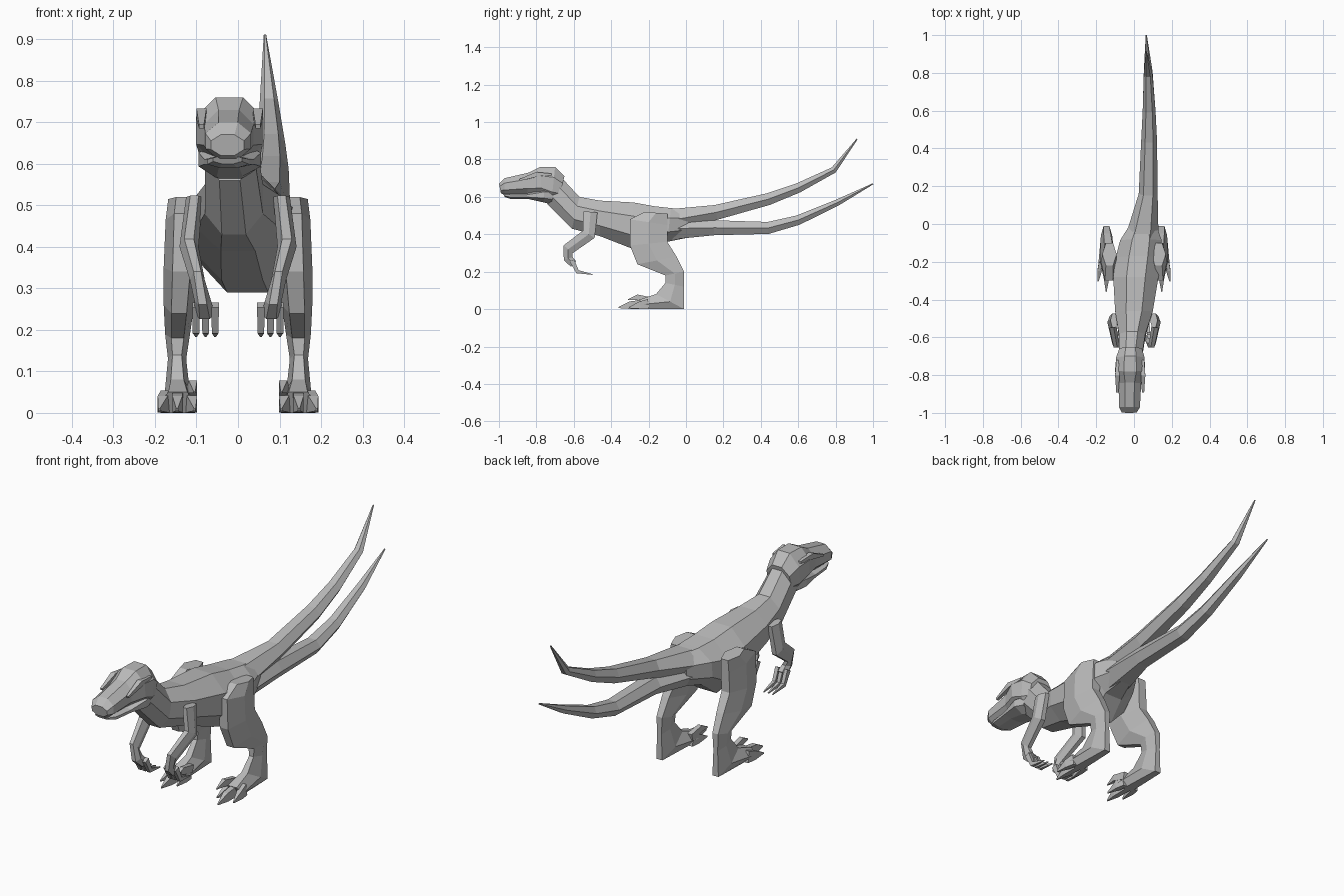
import bpy
import bmesh
import math
from mathutils import Vector

cube = bpy.data.objects.get("Cube")
if cube:
    bpy.data.objects.remove(cube, do_unlink=True)

# One plain grey for the whole animal
grey = bpy.data.materials.new("plain_grey")
grey.use_nodes = True
colour = (.5, .5, .5, 1)
grey.diffuse_color = colour
shader = next(node for node in grey.node_tree.nodes if node.type == "BSDF_PRINCIPLED")
shader.inputs["Base Color"].default_value = colour


def blend(keys, fraction):
    """Read a value from evenly spaced keys, with fraction going from start to end."""
    last = len(keys) - 1
    position = fraction * last
    index = min(int(position), last)
    following = min(index + 1, last)
    return keys[index] + (keys[following] - keys[index]) * (position - index)


def stroke(path, thickness):
    """Turn a side-view path of (y, z) points into a profile with tapering thickness."""
    points = [Vector(point) for point in path]
    last = len(points) - 1
    profile = []
    for index, point in enumerate(points):
        before = points[max(index - 1, 0)]
        after = points[min(index + 1, last)]
        along = (after - before).normalized()
        offset = along.orthogonal() * blend(thickness, index / last)
        profile.append((*(point + offset), *(point - offset)))
    return profile


def loft(name, profile, centre, width, sides=6, mirror=1):
    """Skin a faceted tube through a profile of (upper y, upper z, lower y, lower z),
    with its centre x and half width read from keys along its length."""
    builder = bmesh.new()
    # Ring angles are turned so that a flat edge lies along each profile line
    angles = [math.pi / 2 + math.tau * (step + .5) / sides for step in range(sides)]
    widest = max(math.cos(angle) for angle in angles)
    tallest = max(math.sin(angle) for angle in angles)
    rings = []
    for index, (upper_y, upper_z, lower_y, lower_z) in enumerate(profile):
        fraction = index / (len(profile) - 1)
        upper = Vector((blend(centre, fraction), upper_y, upper_z))
        lower = Vector((blend(centre, fraction), lower_y, lower_z))
        middle = (upper + lower) / 2
        half_height = (upper - lower) / 2
        across = Vector((blend(width, fraction), 0, 0))
        ring = []
        for angle in angles:
            point = (middle + across * (math.cos(angle) / widest)
                     + half_height * (math.sin(angle) / tallest))
            point.x *= mirror
            ring.append(builder.verts.new(point))
        rings.append(ring)
    for ring, following in zip(rings, rings[1:]):
        for side in range(sides):
            after = (side + 1) % sides
            builder.faces.new((ring[side], ring[after], following[after], following[side]))
    builder.faces.new(rings[0])
    builder.faces.new(rings[-1])
    bmesh.ops.recalc_face_normals(builder, faces=builder.faces)
    mesh = bpy.data.meshes.new(name)
    builder.to_mesh(mesh)
    builder.free()
    mesh.materials.append(grey)
    bpy.context.collection.objects.link(bpy.data.objects.new(name, mesh))


# Trunk with neck
trunk_profile = [
    (-.7, .74, -.74, .56),
    (-.57, .6, -.61, .43),
    (-.46, .58, -.46, .39),
    (-.28, .57, -.28, .32),
    (-.17, .55, -.19, .29),
    (-.08, .54, -.1, .36),
    (.02, .53, 0, .38),
]
loft("trunk", trunk_profile, centre=(-.02, .01, .05),
     width=(.06, .07, .1, .12, .12, .11, .06), sides=8)

# Head and lower jaw
head_profile = [
    (-1, .67, -.99, .62),
    (-.97, .7, -.97, .61),
    (-.84, .73, -.85, .61),
    (-.78, .76, -.77, .6),
    (-.7, .76, -.72, .57),
    (-.65, .71, -.68, .58),
]
loft("head", head_profile, centre=(-.025, -.018),
     width=(.04, .055, .06, .08, .075, .06), sides=8)
jaw_profile = [
    (-.98, .62, -.97, .6),
    (-.94, .62, -.94, .59),
    (-.85, .62, -.85, .59),
    (-.76, .65, -.76, .57),
    (-.7, .65, -.72, .56),
]
loft("lower_jaw", jaw_profile, centre=(-.025, -.018),
     width=(.035, .05, .06, .075, .06), sides=8)

# Brow ridges running back over the eyes
brow = stroke([(-.89, .69), (-.8, .72), (-.72, .72)], thickness=(.005, .013, .005))
for label, brow_x in (("right", -.088), ("left", .048)):
    loft(label + "_brow", brow, centre=(brow_x,), width=(.006, .012, .006), sides=4)

# Two tails sharing one root
tail_paths = {
    "upper_tail": [(-.08, .475), (.16, .517), (.44, .588), (.6, .648), (.79, .744), (.915, .91)],
    "lower_tail": [(-.1, .43), (.15, .435), (.44, .434), (.6, .476), (.81, .57), (1, .67)],
}
for tail, path in tail_paths.items():
    loft(tail, stroke(path, thickness=(.06, .04, .032, .026, .017, .003)),
         centre=(.04, .075, .08, .08, .075, .065),
         width=(.09, .05, .042, .034, .023, .003))

# Limb profiles for one side, mirrored for the other
leg_profile = [
    (-.22, .52, -.1, .51),
    (-.3, .48, -.1, .45),
    (-.3, .34, -.1, .36),
    (-.26, .24, -.05, .28),
    (-.11, .18, -.01, .2),
    (-.11, .14, -.01, .12),
    (-.16, .08, -.01, 0),
    (-.25, .05, -.22, 0),
]
arm_profile = stroke([(-.51, .52), (-.52, .4), (-.63, .32), (-.63, .27), (-.6, .24)],
                     thickness=(.037, .037, .032, .025, .02))
finger_profile = stroke([(-.61, .26), (-.58, .2), (-.5, .185)], thickness=(.013, .01, .002))
claw_profile = stroke([(-.19, .045), (-.26, .063), (-.31, .05)], thickness=(.018, .015, .002))
digits = {"inner": -1, "middle": 0, "outer": 1}

for label, mirror in (("left", 1), ("right", -1)):
    loft(label + "_leg", leg_profile, centre=(.13, .135, .145, .147, .145),
         width=(.038, .044, .034, .02, .046), mirror=mirror)
    loft(label + "_arm", arm_profile, centre=(.105, .118, .098, .085, .08),
         width=(.02, .023, .018, .02, .024), mirror=mirror)
    # Raised claw on the inside of the foot
    loft(label + "_sickle_claw", claw_profile, centre=(.112, .105),
         width=(.012, .01, .002), sides=4, mirror=mirror)
    for digit, spread in digits.items():
        # Toes and fingers fan out evenly from the middle one
        tip_y = -.36 + .055 * abs(spread)
        toe_profile = stroke([(-.2, .027), (tip_y + .06, .021), (tip_y, .008)],
                             thickness=(.027, .02, .003))
        loft(f"{label}_{digit}_toe", toe_profile,
             centre=(.145 + .028 * spread, .147 + .043 * spread),
             width=(.013, .012, .002), sides=4, mirror=mirror)
        loft(f"{label}_{digit}_finger", finger_profile,
             centre=(.078 + .023 * spread,), width=(.009, .008, .002),
             sides=4, mirror=mirror)
